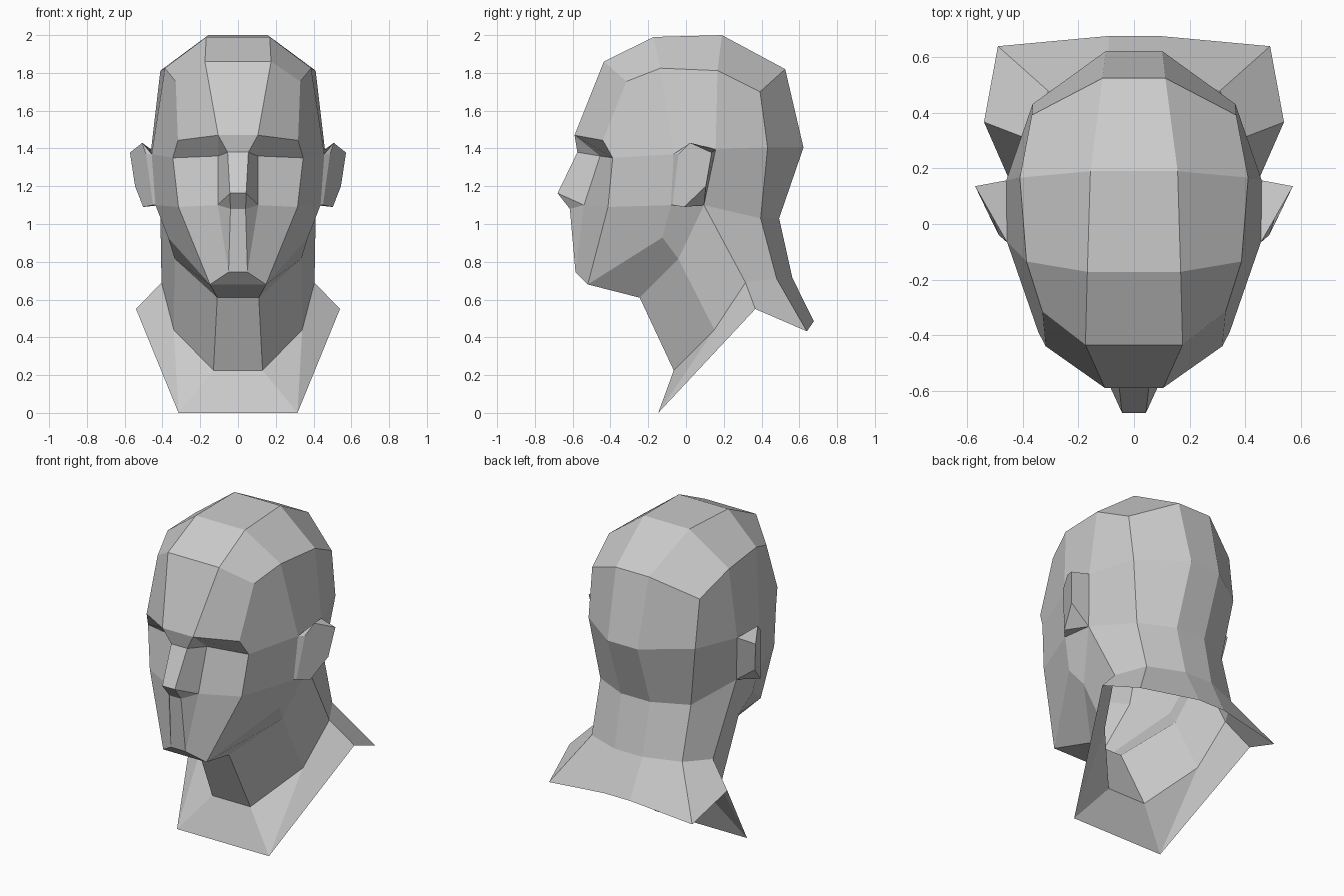
import bpy, bmesh

if "Cube" in bpy.data.objects:
    bpy.data.objects.remove(bpy.data.objects["Cube"])


def name_points(prefix, pts):
    return {f"{prefix}{i}": p for i, p in enumerate(pts)}


def build(name, points, faces, strip=()):
    """Mirrored shell: each face is a string of point names; strip joins left to right."""
    bm = bmesh.new()
    sides = [{k: bm.verts.new((s * x, y, z)) for k, (x, y, z) in points.items()}
             for s in (1, -1)]
    for side in sides:
        for f in faces:
            bm.faces.new([side[k] for k in f.split()])
    r, l = sides
    for a, b in zip(strip, strip[1:]):
        bm.faces.new((r[a], r[b], l[b], l[a]))
    bmesh.ops.recalc_face_normals(bm, faces=bm.faces[:])
    me = bpy.data.meshes.new(name)
    bm.to_mesh(me)
    bm.free()
    ob = bpy.data.objects.new(name, me)
    bpy.context.collection.objects.link(ob)
    return ob


# Centre strip: throat, chin, nose, forehead, crown, nape
centre = name_points("c", [
    (.13, -.065, .225), (.11, -.245, .61), (.148, -.52, .68), (.05, -.585, .745),
    (.04, -.615, 1.08), (.043, -.68, 1.163), (.055, -.575, 1.38), (.105, -.59, 1.47),
    (.175, -.435, 1.86), (.168, -.172, 1.99), (.157, .19, 2.0), (.113, .525, 1.82),
    (.102, .622, 1.405), (.10, .493, 1.03), (.095, .563, .715)])

# Side line: brow end over the temple and down to the back of the neck
side = name_points("b", [
    (.318, -.44, 1.443), (.33, -.315, 1.755), (.387, -.135, 1.825), (.411, .167, 1.812),
    (.368, .392, 1.70), (.365, .432, 1.405), (.31, .395, 1.03), (.31, .48, .71)])

# Corners of the skull opening where the ear attaches
ear_base = name_points("e", [
    (.457, -.065, 1.37), (.46, .157, 1.395), (.412, .095, 1.10), (.437, -.08, 1.10)])

# Eye socket, cheek and jaw
face = {"temple": (.345, -.388, 1.35), "eye": (.105, -.455, 1.36),
        "wing": (.107, -.54, 1.10), "cheek": (.315, -.413, 1.09),
        "jaw": (.37, -.125, .928), "under": (.335, -.04, .815)}

# Neck sides and flared collar edge
neck = {"n1": (.34, .15, .44), "n2": (.405, .315, .69),
        "k0": (.315, -.147, 0), "k1": (.54, .367, .55),
        "k2": (.49, .64, .432), "k3": (.09, .677, .485)}

faces = [f"c{i+7} c{i+8} b{i+1} b{i}" for i in range(7)]
faces += [
    # Skull sides
    "b1 b0 temple e0 b2", "b2 e0 e1 b3", "b3 e1 b5 b4", "b5 e1 e2 b6",
    # Brow, nose and cheek
    "c7 b0 temple eye", "c7 eye c6", "c6 eye wing c5", "eye temple cheek wing",
    "c5 wing c4", "c4 wing c3", "wing cheek c2 c3", "temple cheek e3 e0",
    # Jaw
    "cheek c2 jaw e3", "jaw under e2 e3", "c2 c1 under jaw",
    # Neck
    "c1 c0 n1 under", "under n1 n2 e2", "e2 n2 b7 b6",
    # Collar
    "c0 k0 n1", "n1 k0 k1 n2", "n2 k1 k2 b7", "b7 k2 k3 c14"]
strip = ["k0"] + list(centre) + ["k3"]
build("head_and_neck", {**centre, **side, **ear_base, **face, **neck}, faces, strip)

# Ears: a slanted six-sided plate joined to the skull opening
rim = name_points("r", [
    (.507, .022, 1.43), (.572, .136, 1.378), (.545, .105, 1.20),
    (.502, -.01, 1.09), (.45, -.072, 1.10), (.487, -.04, 1.37)])
build("ears", {**ear_base, **rim}, [
    "r0 r1 r2 r3 r4 r5", "e0 r5 r0", "e0 r0 r1 e1", "e1 r1 r2 e2",
    "e2 r2 r3", "e2 r3 r4 e3", "e3 r4 r5 e0"])
